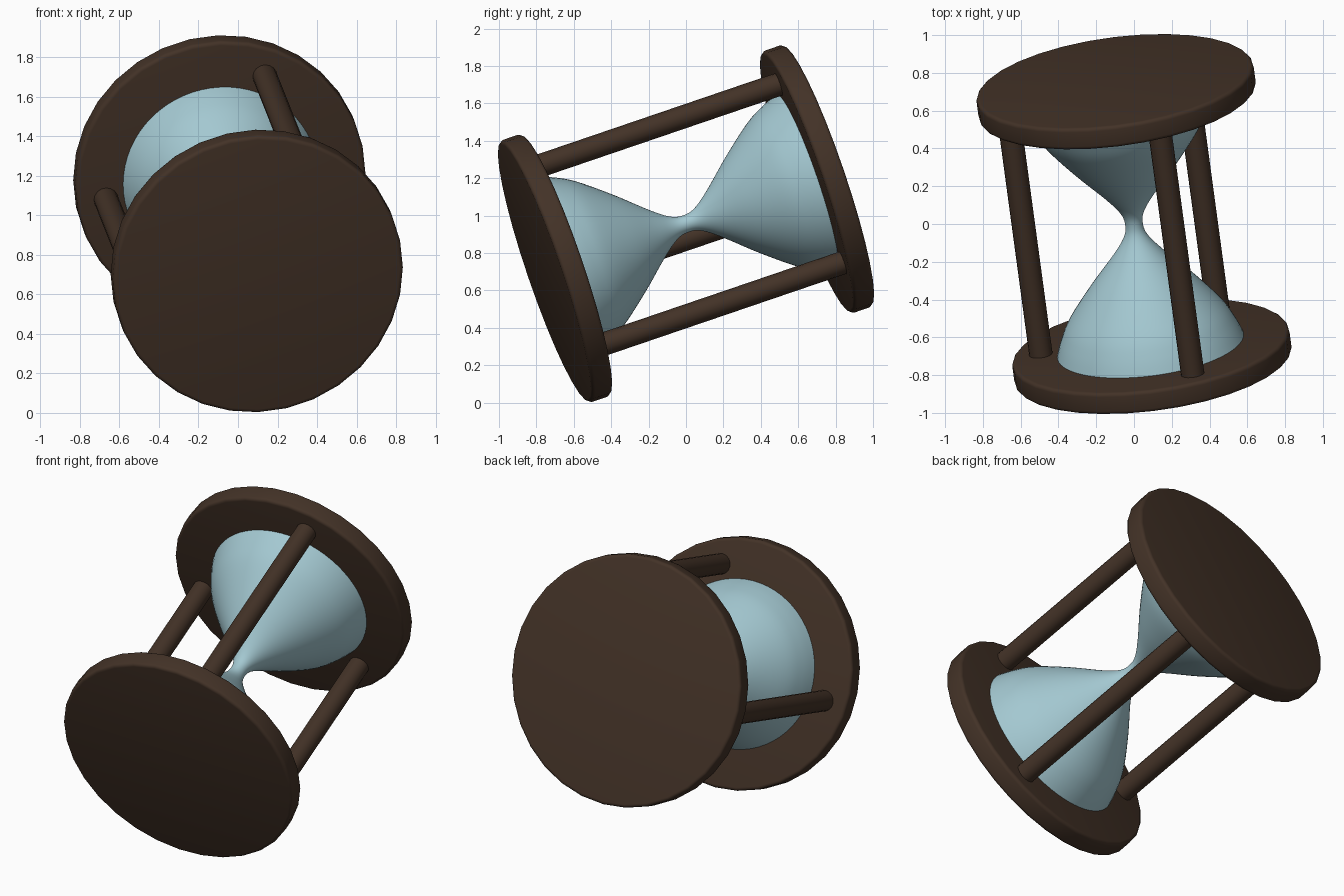
import bpy, bmesh, math
from mathutils import Matrix, Vector

if "Cube" in bpy.data.objects:
    bpy.data.objects.remove(bpy.data.objects["Cube"])

# tilted frame: local z runs along the hourglass, local x points at the first post
AXIS = Vector((-0.127, 0.939, 0.320)).normalized()
U = Vector((0.222, -0.148, 0.522))
U = (U - AXIS * U.dot(AXIS)).normalized()
V = AXIS.cross(U)
FRAME = Matrix.Translation((0, 0, 0.957)) @ Matrix((U, V, AXIS)).transposed().to_4x4()


def material(name, rgb):
    m = bpy.data.materials.new(name)
    m.diffuse_color = (*rgb, 1)
    m.use_nodes = True
    m.node_tree.nodes["Principled BSDF"].inputs["Base Color"].default_value = m.diffuse_color
    return m


WOOD = material("dark wood", (0.056, 0.032, 0.020))
GLASS = material("pale blue glass", (0.37, 0.58, 0.64))


def lathe(name, profile, sides, mat, offset=(0, 0, 0)):
    """Revolve (radius, height) points around local z and cap both ends."""
    bm = bmesh.new()
    rings = []
    for r, z in profile:
        rings.append([bm.verts.new((r * math.cos(a), r * math.sin(a), z))
                      for a in (2 * math.pi * i / sides for i in range(sides))])
    for a, b in zip(rings, rings[1:]):
        for i in range(sides):
            j = (i + 1) % sides
            bm.faces.new((a[i], a[j], b[j], b[i]))
    bm.faces.new(rings[0][::-1])
    bm.faces.new(rings[-1])
    bmesh.ops.recalc_face_normals(bm, faces=bm.faces)
    me = bpy.data.meshes.new(name)
    bm.to_mesh(me)
    bm.free()
    me.materials.append(mat)
    ob = bpy.data.objects.new(name, me)
    bpy.context.collection.objects.link(ob)
    ob.matrix_world = FRAME @ Matrix.Translation(offset)
    bpy.ops.object.select_all(action='DESELECT')
    ob.select_set(True)
    bpy.context.view_layer.objects.active = ob
    bpy.ops.object.shade_smooth_by_angle(angle=math.radians(40))
    return ob


# end plates with rounded rims
R, T, B = 0.74, 0.06, 0.02
rim = []
for k in range(9):
    a = -math.pi / 2 + math.pi * k / 8
    if k == 4:
        rim += [(R, -T + B), (R, T - B)]
        continue
    z = (-T + B if k < 4 else T - B) + B * math.sin(a)
    rim.append((R - B + B * math.cos(a), z))
for name, s in (("front_plate", -1), ("back_plate", 1)):
    lathe(name, rim, 32, WOOD, (0, 0, s * 0.746))

# three posts
for k in range(3):
    a = 2 * math.pi * k / 3
    lathe(f"post_{k + 1}", [(0.062, -0.72), (0.062, 0.72)], 16, WOOD,
          (0.59 * math.cos(a), 0.59 * math.sin(a), 0))

# glass bulbs: half profile smoothed and mirrored about the neck
half = [(0.0, 0.047), (0.07, 0.064), (0.166, 0.134), (0.329, 0.277),
        (0.496, 0.408), (0.603, 0.466), (0.70, 0.503)]
pts = [(-z, r) for z, r in half[:0:-1]] + half
curve = []
for i in range(len(pts) - 1):
    p = [Vector(pts[min(max(i + d, 0), len(pts) - 1)]) for d in (-1, 0, 1, 2)]
    for step in range(5):
        t = step / 5
        q = 0.5 * (2 * p[1] + (p[2] - p[0]) * t
                   + (2 * p[0] - 5 * p[1] + 4 * p[2] - p[3]) * t * t
                   + (3 * p[1] - p[0] - 3 * p[2] + p[3]) * t ** 3)
        curve.append((q.y, q.x))
curve.append((pts[-1][1], pts[-1][0]))
lathe("glass_bulbs", curve, 64, GLASS)
